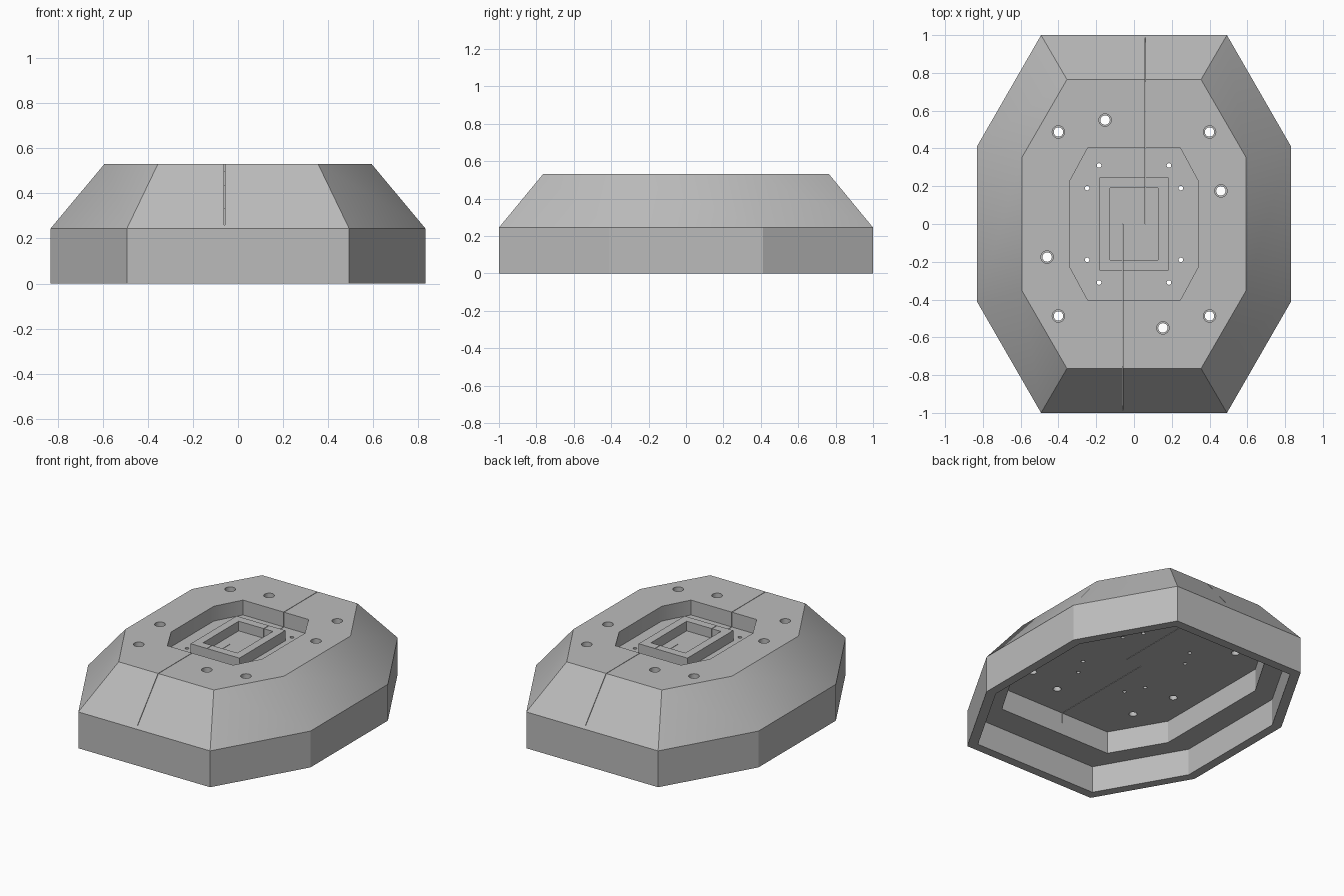
import bpy
import bmesh
from math import radians

if "Cube" in bpy.data.objects:
    bpy.data.objects.remove(bpy.data.objects["Cube"], do_unlink=True)

grey = bpy.data.materials.new("plain_grey")
grey.use_nodes = True
grey.diffuse_color = (0.5, 0.5, 0.5, 1)
grey.node_tree.nodes["Principled BSDF"].inputs["Base Color"].default_value = (0.5, 0.5, 0.5, 1)


def octagon(x1, y1, x2, y2, z):
    """Ring with end edges at y1 and side edges at x2."""
    quarter = [(x2, y2), (x1, y1)]
    half = quarter + [(-x, y) for x, y in reversed(quarter)]
    return [(x, y, z) for x, y in half + [(-x, -y) for x, y in half]]


def rectangle(x, y, z):
    return [(x, y, z), (-x, y, z), (-x, -y, z), (x, -y, z)]


def finish(name, bm):
    bmesh.ops.recalc_face_normals(bm, faces=bm.faces[:])
    mesh = bpy.data.meshes.new(name)
    bm.to_mesh(mesh)
    bm.free()
    mesh.materials.append(grey)
    obj = bpy.data.objects.new(name, mesh)
    bpy.context.collection.objects.link(obj)
    return obj


def loft(name, rings):
    """Skin successive rings and cap both ends."""
    bm = bmesh.new()
    loops = [[bm.verts.new(p) for p in ring] for ring in rings]
    n = len(rings[0])
    for a, b in zip(loops, loops[1:]):
        for i in range(n):
            j = (i + 1) % n
            bm.faces.new((a[i], a[j], b[j], b[i]))
    bm.faces.new(loops[0])
    bm.faces.new(loops[-1])
    return finish(name, bm)


def drill(name, points, radius, low, high):
    """Cutter made of upright cylinders."""
    bm = bmesh.new()
    for x, y in points:
        made = bmesh.ops.create_cone(bm, cap_ends=True, segments=24, radius1=radius,
                                     radius2=radius, depth=high - low)
        bmesh.ops.translate(bm, verts=made["verts"], vec=(x, y, (low + high) / 2))
    return finish(name, bm)


def slots(name):
    """Cutter for the two hairline seams, one in each half."""
    bm = bmesh.new()
    for side in (1, -1):
        made = bmesh.ops.create_cube(bm, size=1)
        bmesh.ops.scale(bm, verts=made["verts"], vec=(0.003, 1.1, 0.4))
        bmesh.ops.translate(bm, verts=made["verts"], vec=(0.06 * side, 0.55 * side, 0.46))
    return finish(name, bm)


def cut(targets, cutter):
    for obj in targets:
        mod = obj.modifiers.new("cut", "BOOLEAN")
        mod.operation = "DIFFERENCE"
        mod.solver = "EXACT"
        mod.object = cutter
        bpy.context.view_layer.objects.active = obj
        bpy.ops.object.modifier_apply(modifier=mod.name)
    bpy.data.objects.remove(cutter, do_unlink=True)


TOP, FLOOR, SHOULDER, LEDGE, CEILING = 0.53, 0.43, 0.245, 0.18, 0.33

# Housing: recess floor, recess wall, top, slopes, walls, rim and stepped underside
housing = loft("housing", [
    octagon(0.245, 0.403, 0.34, 0.227, FLOOR),
    octagon(0.245, 0.403, 0.34, 0.227, TOP),
    octagon(0.355, 0.765, 0.592, 0.355, TOP),
    octagon(0.492, 1.0, 0.83, 0.413, SHOULDER),
    octagon(0.492, 1.0, 0.83, 0.413, 0),
    octagon(0.457, 0.94, 0.77, 0.397, 0),
    octagon(0.457, 0.94, 0.77, 0.397, LEDGE),
    octagon(0.42, 0.755, 0.62, 0.415, LEDGE),
    octagon(0.42, 0.755, 0.62, 0.415, CEILING),
])

# Raised rectangular frame with a sunken centre
frame = loft("centre_frame", [
    rectangle(0.182, 0.245, FLOOR - 0.01),
    rectangle(0.182, 0.245, TOP - 0.03),
    rectangle(0.128, 0.19, TOP - 0.03),
    rectangle(0.128, 0.19, FLOOR + 0.005),
])

# Counterbored mounting holes and small recess holes
corners = [(sx, sy) for sx in (1, -1) for sy in (1, -1)]
mounts = [(0.4 * sx, 0.487 * sy) for sx, sy in corners]
mounts += [(s * x, s * y) for s in (1, -1) for x, y in ((-0.153, 0.55), (0.46, 0.175))]
pins = [(x * sx, y * sy) for sx, sy in corners for x, y in ((0.185, 0.31), (0.248, 0.19))]
cut([housing], drill("mount_bores", mounts, 0.025, 0.2, 0.7))
cut([housing], drill("mount_counterbores", mounts, 0.033, TOP - 0.08, 0.7))
cut([housing], drill("pin_holes", pins, 0.012, 0.2, 0.7))
cut([housing, frame], slots("seams"))

# Smooth shading with crisp edges
for obj in (housing, frame):
    bpy.ops.object.select_all(action="DESELECT")
    obj.select_set(True)
    bpy.context.view_layer.objects.active = obj
    bpy.ops.object.shade_smooth_by_angle(angle=radians(29))
